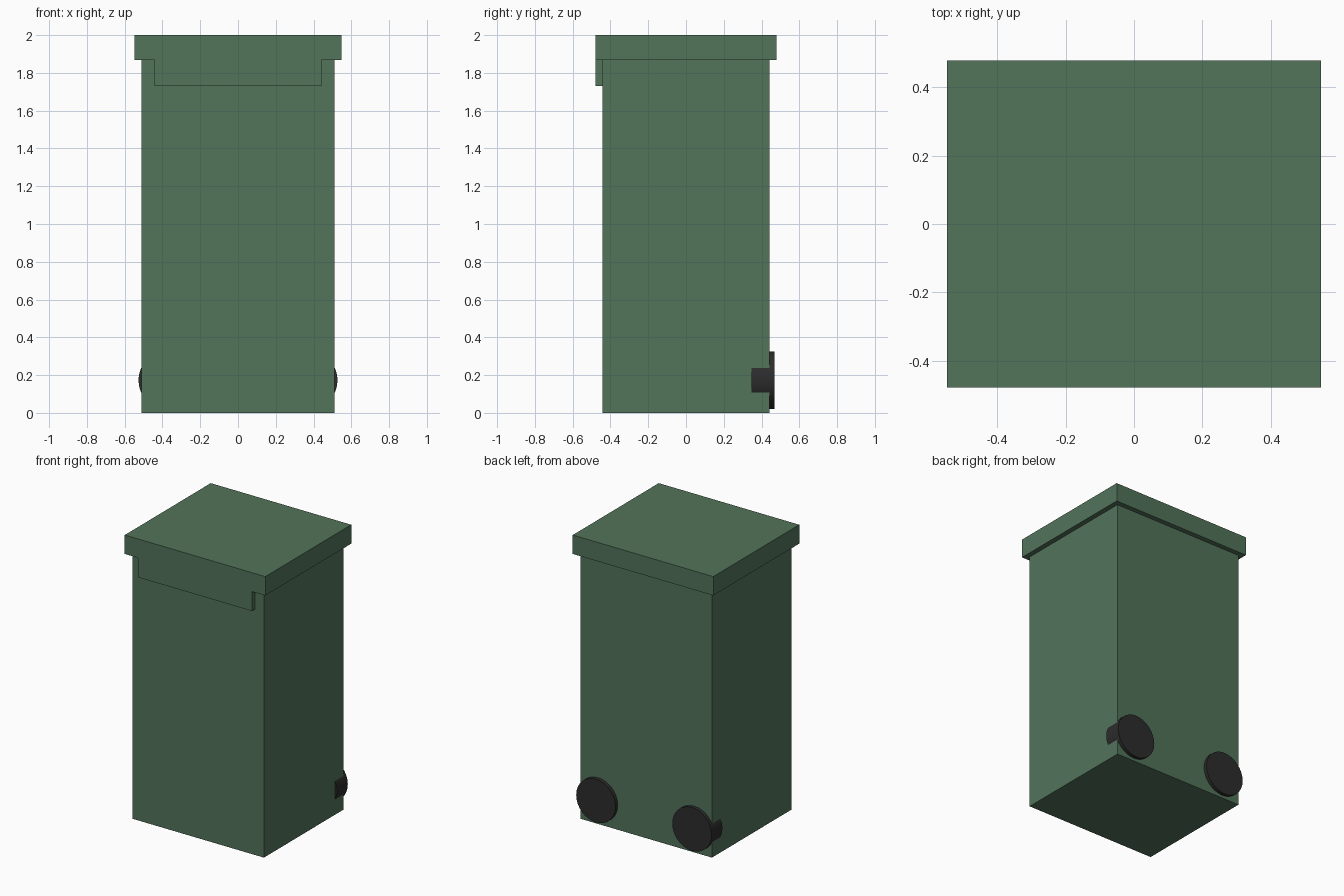
import bpy
from math import pi

cube = bpy.data.objects.get("Cube")
if cube:
    bpy.data.objects.remove(cube, do_unlink=True)


def material(name, color):
    mat = bpy.data.materials.new(name)
    mat.use_nodes = True
    mat.diffuse_color = color
    mat.node_tree.nodes["Principled BSDF"].inputs["Base Color"].default_value = color
    return mat


green = material("bin green", (0.085, 0.172, 0.102, 1))
black = material("wheel black", (0.026, 0.025, 0.026, 1))


def finish(name, mat):
    obj = bpy.context.object
    obj.name = name
    obj.data.materials.append(mat)
    return obj


def box(name, low, high, mat):
    center = [(a + b) / 2 for a, b in zip(low, high)]
    bpy.ops.mesh.primitive_cube_add(size=1, location=center)
    bpy.context.object.scale = [b - a for a, b in zip(low, high)]
    bpy.ops.object.transform_apply(location=False, rotation=False, scale=True)
    return finish(name, mat)


# Body, overhanging lid and the front flap of the lid
body_top = 1.867
box("body", (-0.512, -0.443, 0), (0.512, 0.443, body_top), green)
box("lid", (-0.547, -0.478, body_top), (0.547, 0.478, 2), green)
box("front_flap", (-0.443, -0.478, 1.73), (0.443, -0.443, body_top), green)

# Rear wheels, partly sunk into the body
for side, name in ((1, "left_wheel"), (-1, "right_wheel")):
    bpy.ops.mesh.primitive_cylinder_add(
        vertices=32, radius=0.153, depth=0.12,
        location=(side * 0.374, 0.408, 0.173), rotation=(pi / 2, 0, 0))
    finish(name, black)
    bpy.ops.object.shade_smooth_by_angle()
